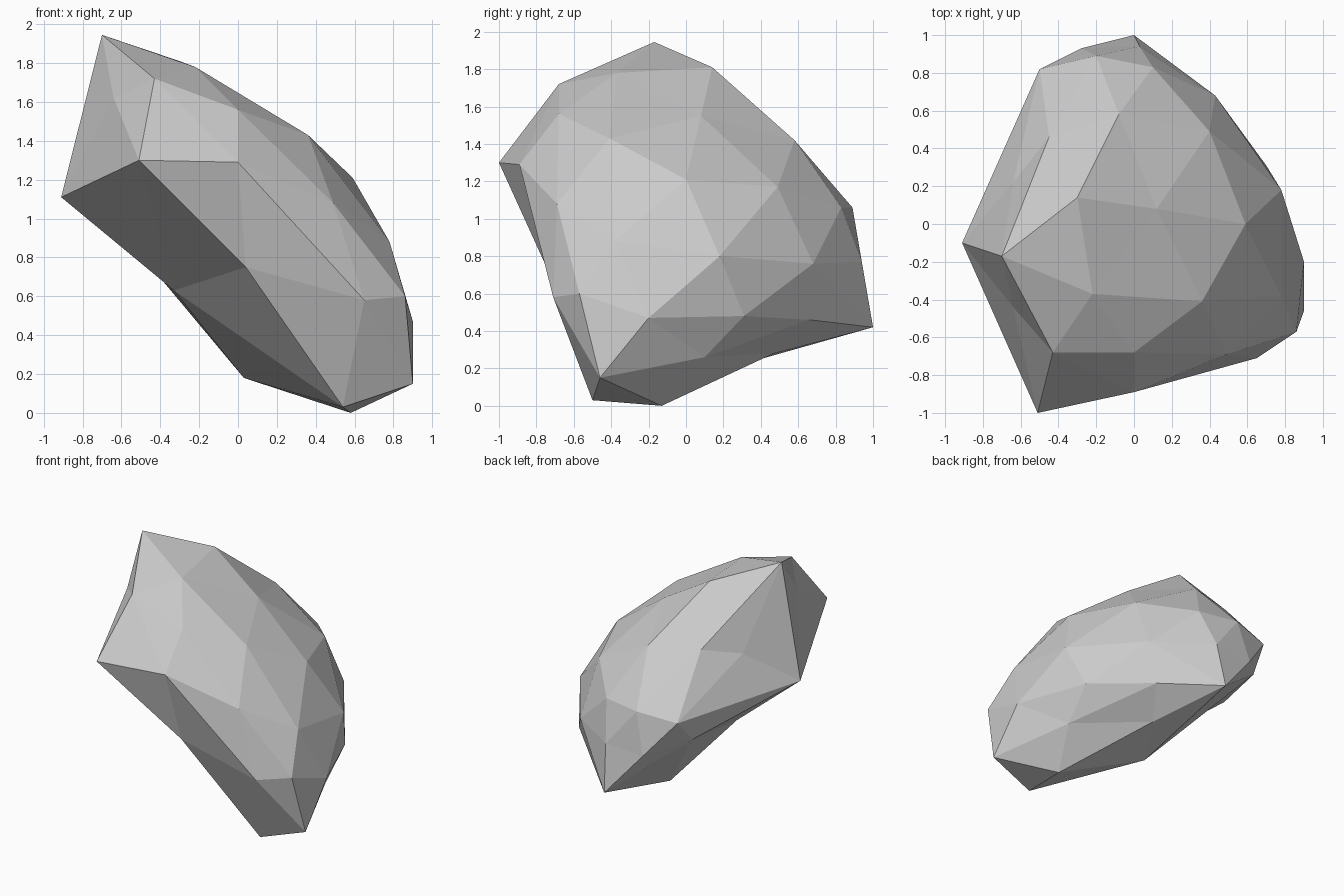
import bpy
import bmesh
from mathutils import Vector

cube = bpy.data.objects.get("Cube")
if cube:
    bpy.data.objects.remove(cube, do_unlink=True)


def make_material(name, colour):
    """Plain flat-colour material."""
    material = bpy.data.materials.new(name)
    material.use_nodes = True
    material.diffuse_color = colour
    shader = material.node_tree.nodes["Principled BSDF"]
    shader.inputs["Base Color"].default_value = colour
    shader.inputs["Roughness"].default_value = 0.9
    return material


def make_faceted_stone(name, corner_groups, core, material, rounding=0.5):
    """Skin a set of corners with flat facets.

    The corners are partly pulled towards a ball around the core, skinned with
    a hull there, then put back, so that shallow hollows keep their corners.
    """
    mesh_builder = bmesh.new()
    home = {}
    for group in corner_groups:
        for corner in group:
            target = Vector(corner)
            offset = target - core
            vert = mesh_builder.verts.new(core + offset / offset.length ** rounding)
            home[vert] = target

    bmesh.ops.convex_hull(mesh_builder, input=list(mesh_builder.verts))
    for vert in mesh_builder.verts:
        vert.co = home[vert]
    loose = [vert for vert in mesh_builder.verts if not vert.link_faces]
    bmesh.ops.delete(mesh_builder, geom=loose, context="VERTS")
    bmesh.ops.recalc_face_normals(mesh_builder, faces=list(mesh_builder.faces))
    for face in mesh_builder.faces:
        face.smooth = False

    mesh = bpy.data.meshes.new(name)
    mesh_builder.to_mesh(mesh)
    mesh_builder.free()
    mesh.materials.append(material)
    stone = bpy.data.objects.new(name, mesh)
    bpy.context.scene.collection.objects.link(stone)
    return stone


# Tall crest along the upper edge
crest = [(-.7, -.17, 1.945), (-.43, -.68, 1.72), (-.51, -1, 1.3), (0, -.89, 1.29),
         (-.3, .14, 1.81), (-.45, .46, 1.44), (-.5, .82, 1.02)]

# Broad rounded outer side
dome = [(0, -.68, 1.56), (-.22, -.37, 1.78), (.12, .08, 1.55), (.36, -.41, 1.43),
        (.49, -.69, 1.08), (.59, 0, 1.21), (.4, .49, 1.17), (-.08, .58, 1.42),
        (.1, .83, 1.06), (-.2, .89, 1.06), (.78, -.38, .88), (.78, .18, .8),
        (.43, .68, .76), (.03, .94, .77)]

# Lower rim and foot
rim = [(.86, -.57, .6), (.9, -.2, .47), (.9, -.46, .15), (.65, -.71, .58),
       (.7, .31, .48), (.35, .66, .46), (0, 1, .42), (-.28, .93, .75),
       (.68, .1, .26), (.58, -.13, 0), (.54, -.5, .03)]

# Flatter broken side, with shallow hollows under the crest
broken_side = [(-.64, -.44, 1.62), (-.64, .22, 1.37), (-.91, -.1, 1.11), (-.53, .67, .85),
               (-.33, -.15, .63), (.04, -.75, .75), (.03, .15, .18), (.22, .47, .28)]

stone_grey = make_material("stone_grey", (0.6, 0.6, 0.6, 1.0))
make_faceted_stone("rock", (crest, dome, rim, broken_side), Vector((.05, 0, .9)), stone_grey)
